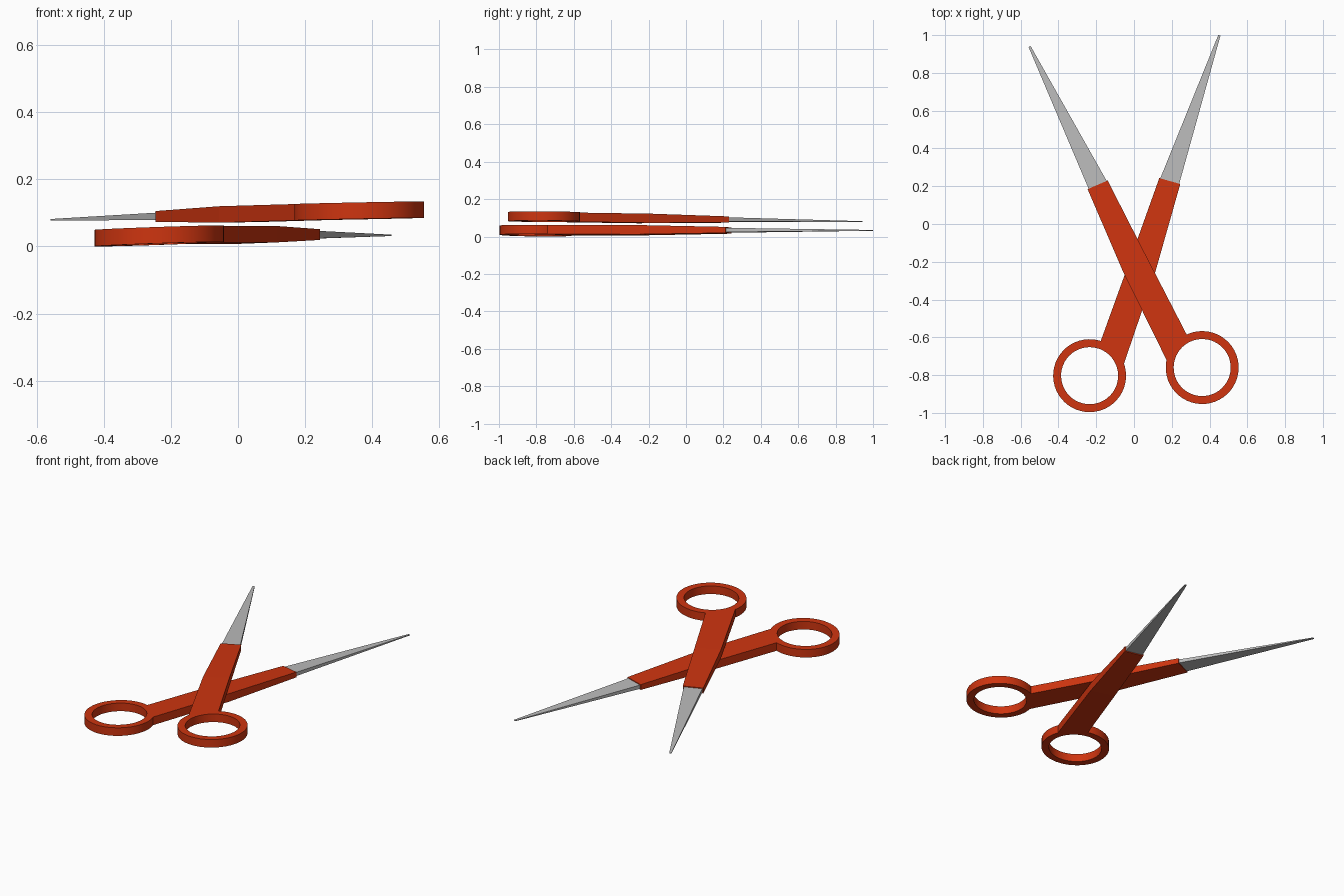
import bpy, bmesh, math
from mathutils import Matrix, Vector

if "Cube" in bpy.data.objects:
    bpy.data.objects.remove(bpy.data.objects["Cube"])


def material(name, rgb):
    m = bpy.data.materials.new(name)
    m.diffuse_color = (*rgb, 1)
    m.use_nodes = True
    m.node_tree.nodes["Principled BSDF"].inputs["Base Color"].default_value = m.diffuse_color
    return m


RED = material("orange red plastic", (0.62, 0.035, 0.005))
STEEL = material("grey steel", (0.5, 0.5, 0.5))


def loft(name, loops, mat, frame, closed=False):
    """Bridge equal-length point loops; cap both ends unless closed into a ring."""
    bm = bmesh.new()
    rows = [[bm.verts.new(frame @ Vector(p)) for p in loop] for loop in loops]
    n = len(rows[0])
    pairs = list(zip(rows, rows[1:]))
    if closed:
        pairs.append((rows[-1], rows[0]))
    for a, b in pairs:
        for i in range(n):
            j = (i + 1) % n
            bm.faces.new((a[i], a[j], b[j], b[i]))
    if not closed:
        bm.faces.new(rows[0])
        bm.faces.new(rows[-1])
    bmesh.ops.recalc_face_normals(bm, faces=bm.faces)
    me = bpy.data.meshes.new(name)
    bm.to_mesh(me)
    bm.free()
    me.materials.append(mat)
    ob = bpy.data.objects.new(name, me)
    bpy.context.collection.objects.link(ob)
    return ob


def section(left, right, h, z=0.0):
    """Rectangular section between two plan points with half thickness h."""
    return [(*left, z - h), (*right, z - h), (*right, z + h), (*left, z + h)]


def half(prefix, centre, tip, side_sign, side_slope):
    # Local frame: origin at the finger ring, Y towards the tip, X to the bulging side
    c, t = Vector(centre), Vector(tip)
    u = (t - c) / math.hypot(t.x - c.x, t.y - c.y)
    s = Vector((u.y, -u.x, 0)) * side_sign
    s.z = side_slope
    frame = Matrix(((s.x, u.x, 0, c.x), (s.y, u.y, 0, c.y),
                    (s.z, u.z, 1, c.z), (0, 0, 0, 1)))

    # Finger ring
    T = 0.0245
    N = 48
    profile = ((0.193, -T), (0.193, T), (0.151, T), (0.151, -T))
    loops = [[(r * math.cos(a), r * math.sin(a), z) for r, z in profile]
             for a in (2 * math.pi * i / N for i in range(N))]
    ring = loft(prefix + "_finger_ring", loops, RED, frame, closed=True)
    bpy.context.view_layer.objects.active = ring
    ring.select_set(True)
    bpy.ops.object.shade_smooth_by_angle(angle=math.radians(30))
    ring.select_set(False)

    # Handle arm, thinning from the bend to the blade
    loft(prefix + "_handle_arm", [
        section((-0.010, 0.170), (0.148, 0.104), T),
        section((-0.018, 0.642), (0.129, 0.642), T),
        section((-0.028, 1.109), (0.087, 1.119), 0.016)], RED, frame)

    # Tapered blade, rooted slightly inside the arm
    length = (Vector((t.x, t.y)) - Vector((c.x, c.y))).length
    loft(prefix + "_blade", [
        section((-0.023, 1.09), (0.083, 1.10), 0.0115),
        section((-0.006, length), (0.006, length), 0.002)], STEEL, frame)


half("lower", (-0.235, -0.803, 0.0315), (0.452, 0.999, 0.033), 1, 0.036)
half("upper", (0.361, -0.760, 0.106), (-0.553, 0.940, 0.080), -1, -0.0153)
